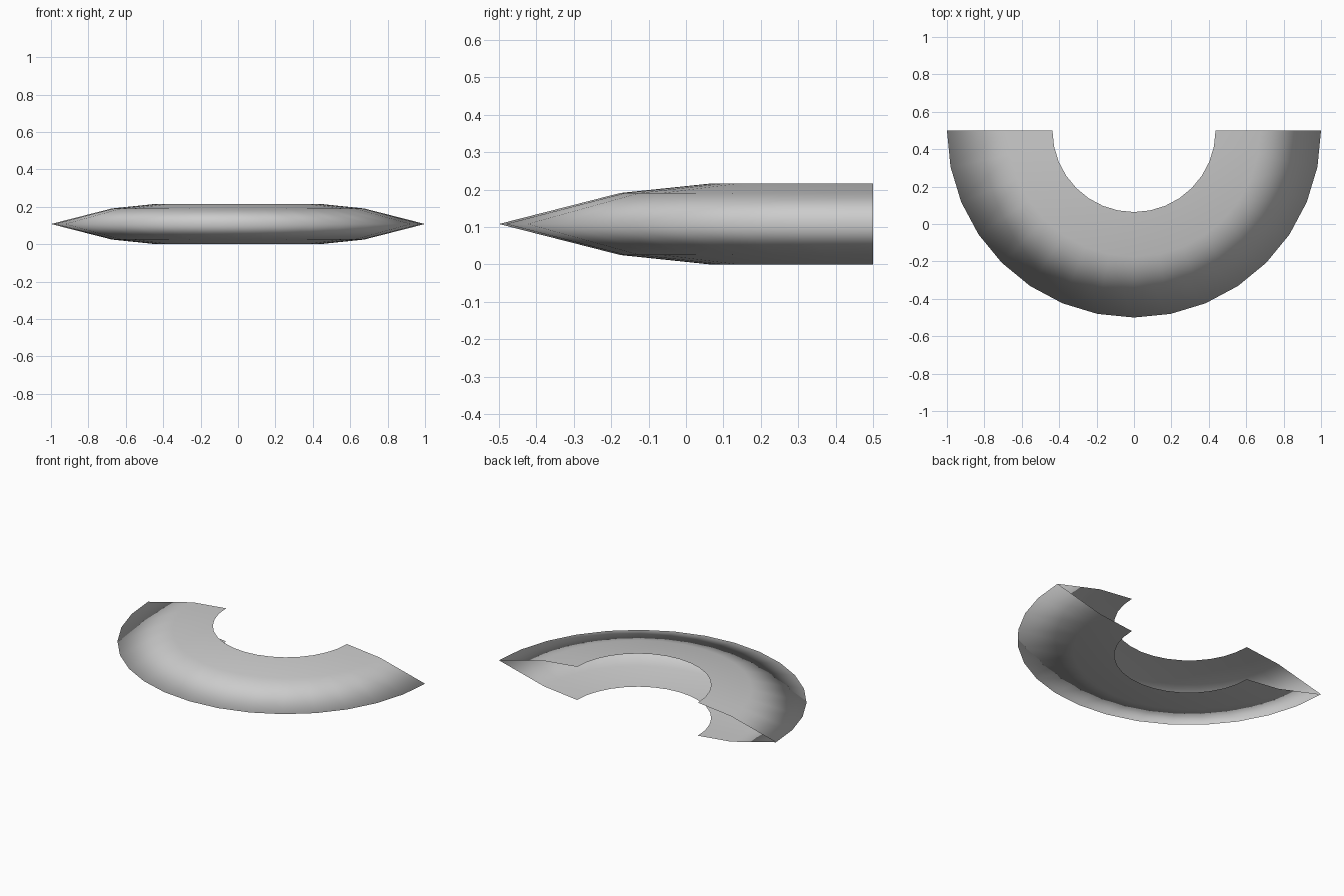
import bpy
import bmesh
import math
from mathutils import Vector

cube = bpy.data.objects.get("Cube")
if cube:
    bpy.data.objects.remove(cube, do_unlink=True)

# Plain grey finish
grey = bpy.data.materials.new("plain_grey")
grey.use_nodes = True
colour = (0.6, 0.6, 0.6, 1)
grey.diffuse_color = colour
grey.node_tree.nodes["Principled BSDF"].inputs["Base Color"].default_value = colour

# Wedge profile (radius, height), open on the inside
MID = 0.108
half = [(0.436, 0.108), (0.675, 0.083)]
profile = ([(r, MID + h) for r, h in half] + [(1.0, MID)]
           + [(r, MID - h) for r, h in reversed(half)])
centre = Vector((0, 0.5, 0))

# Sweep the profile half a turn around the front
bm = bmesh.new()
verts = [bm.verts.new(centre + Vector((-r, 0, z))) for r, z in profile]
edges = [bm.edges.new(pair) for pair in zip(verts, verts[1:])]
bmesh.ops.spin(bm, geom=verts + edges, cent=centre, axis=(0, 0, 1),
               angle=math.pi, steps=16, use_duplicate=False)

# Turn every face away from the middle height
bm.normal_update()
for face in bm.faces:
    if face.normal.z * (face.calc_center_median().z - MID) < 0:
        face.normal_flip()
    face.smooth = True

mesh = bpy.data.meshes.new("half_ring_shell")
bm.to_mesh(mesh)
bm.free()
mesh.materials.append(grey)
shell = bpy.data.objects.new("half_ring_shell", mesh)
bpy.context.collection.objects.link(shell)
